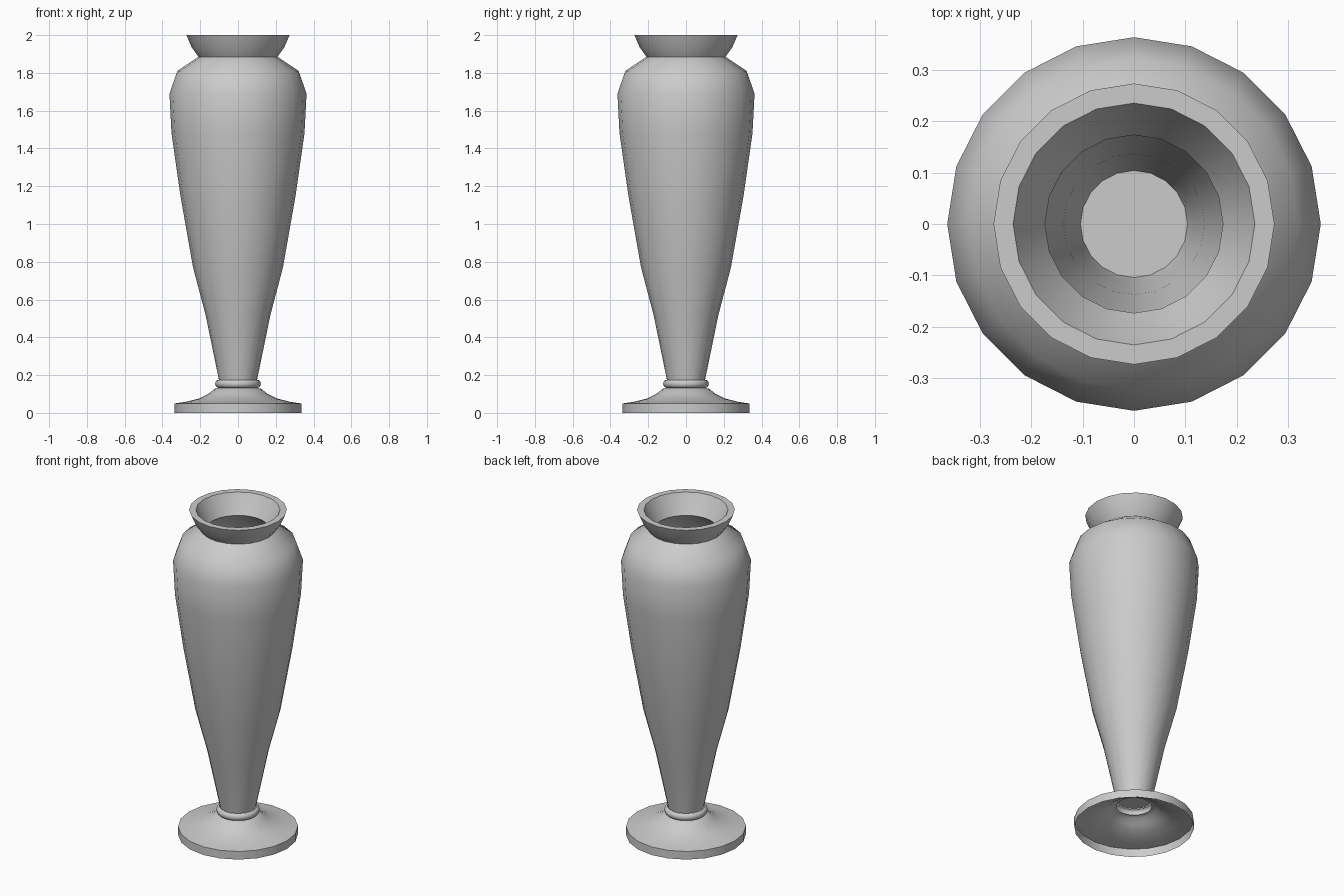
import bpy
import bmesh
import math

if "Cube" in bpy.data.objects:
    bpy.data.objects.remove(bpy.data.objects["Cube"])

SIDES = 20


def lathe(name, profile, closed_bottom=False, angle=35):
    """Revolve (radius, height) points around z."""
    bm = bmesh.new()
    rings = []
    for r, z in profile:
        rings.append([bm.verts.new((r * math.cos(2 * math.pi * i / SIDES),
                                    r * math.sin(2 * math.pi * i / SIDES), z))
                      for i in range(SIDES)])
    for low, high in zip(rings, rings[1:]):
        for i in range(SIDES):
            j = (i + 1) % SIDES
            bm.faces.new((low[i], low[j], high[j], high[i]))
    if closed_bottom:  # outer base and inner floor discs
        bm.faces.new(rings[0][::-1])
        bm.faces.new(rings[-1])
    mesh = bpy.data.meshes.new(name)
    bm.to_mesh(mesh)
    bm.free()
    obj = bpy.data.objects.new(name, mesh)
    bpy.context.collection.objects.link(obj)
    bpy.ops.object.select_all(action='DESELECT')
    obj.select_set(True)
    bpy.context.view_layer.objects.active = obj
    bpy.ops.object.shade_smooth_by_angle(angle=math.radians(angle))
    return obj


# Thin foot, hollow underneath
lathe("foot", [(0.335, 0), (0.335, 0.05), (0.28, 0.058), (0.21, 0.075),
               (0.15, 0.105), (0.125, 0.127), (0.098, 0.133)])

# Rounded collar between foot and body
collar = [(0.098, 0.133)]
for k in range(7):
    a = math.radians(-90 + 30 * k)
    collar.append((0.104 + 0.017 * math.cos(a), 0.154 + 0.021 * math.sin(a)))
lathe("collar", collar, angle=60)

# Hollow body: outer wall, flared rim, inner wall, floor
outer = [(0.101, 0.175), (0.172, 0.52), (0.238, 0.77), (0.305, 1.15),
         (0.352, 1.48), (0.363, 1.69), (0.321, 1.81), (0.209, 1.885),
         (0.245, 1.935), (0.273, 2.0)]
inner = [(0.235, 2.0), (0.21, 1.95), (0.173, 1.885), (0.29, 1.785),
         (0.325, 1.68), (0.314, 1.48), (0.268, 1.15), (0.20, 0.77),
         (0.137, 0.52), (0.117, 0.36), (0.104, 0.30)]
lathe("vase_body", outer + inner, closed_bottom=True, angle=50)
